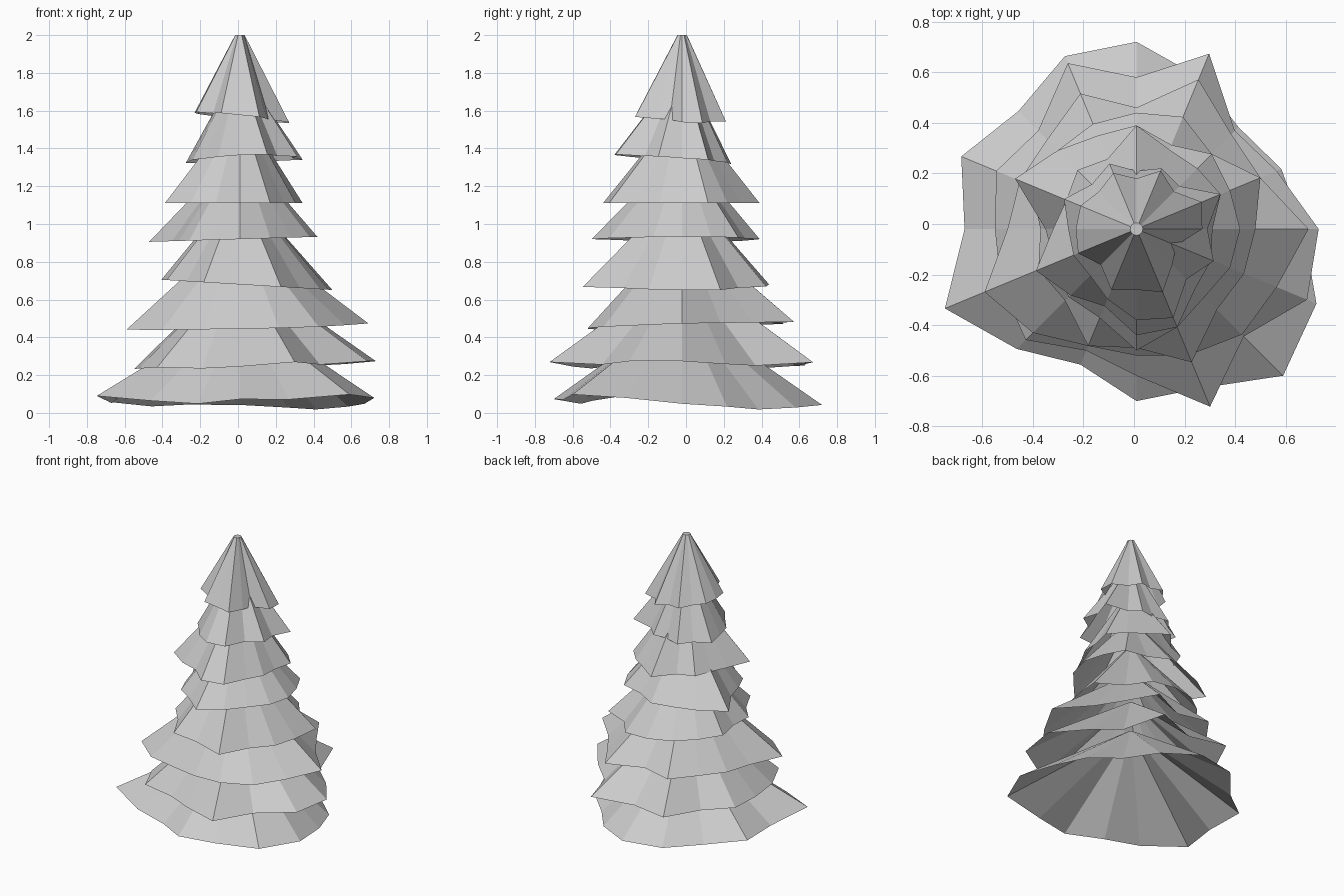
import bpy
import bmesh
from math import cos, sin, tau

default_cube = bpy.data.objects.get("Cube")
if default_cube:
    bpy.data.objects.remove(default_cube, do_unlink=True)

SIDES = 16
CENTRE_X, CENTRE_Y = 0.01, -0.02
TIP_RADIUS = 0.025


def make_material(name, colour):
    material = bpy.data.materials.new(name)
    material.use_nodes = True
    material.diffuse_color = colour
    shader = material.node_tree.nodes["Principled BSDF"]
    shader.inputs["Base Color"].default_value = colour
    return material


grey = make_material("light_grey", (0.6, 0.6, 0.6, 1))


def make_tier(name, tip_z, rim_z, reach, lift=0, tilt_x=0, tilt_y=0):
    """Open ragged cone; reach holds the branch lengths in hundredths, from +x round to +y.

    Long branches rise by lift, and the whole rim leans by the two tilts.
    """
    bm = bmesh.new()
    mean = sum(reach) / len(reach)
    tip, rim = [], []
    for i, length in enumerate(reach):
        c, s = cos(tau * i / SIDES), sin(tau * i / SIDES)
        r = length / 100
        z = rim_z + lift * (length - mean) / 100 + r * (tilt_x * c + tilt_y * s)
        tip.append(bm.verts.new((CENTRE_X + TIP_RADIUS * c, CENTRE_Y + TIP_RADIUS * s, tip_z)))
        rim.append(bm.verts.new((CENTRE_X + r * c, CENTRE_Y + r * s, max(0, z))))
    for i in range(SIDES):
        j = (i + 1) % SIDES
        bm.faces.new((rim[i], rim[j], tip[j], tip[i]))
    bm.faces.new(tip)

    mesh = bpy.data.meshes.new(name)
    bm.to_mesh(mesh)
    bm.free()
    mesh.materials.append(grey)
    bpy.context.collection.objects.link(bpy.data.objects.new(name, mesh))


# Skirts of branches, from the ground up
make_tier("bottom_branches", 0.54, 0.055,
          (66, 62, 57, 65, 74, 74, 66, 75, 68, 82, 67, 58, 68, 68, 82, 77),
          lift=0.2, tilt_y=-0.03)
make_tier("second_branches", 0.76, 0.25,
          (72, 60, 55, 75, 60, 71, 55, 60, 56, 58, 62, 52, 58, 76, 60, 73),
          lift=0.1, tilt_x=0.02)
make_tier("third_branches", 0.97, 0.46,
          (68, 53, 53, 64, 48, 58, 50, 50, 51, 65, 58, 50, 50, 54, 59, 60),
          tilt_x=0.02, tilt_y=0.03)
make_tier("fourth_branches", 1.18, 0.68,
          (47, 53, 42, 48, 46, 45, 44, 45, 38, 42, 40, 50, 47, 57, 45, 46),
          tilt_x=-0.06)
make_tier("fifth_branches", 1.38, 0.92,
          (41, 40, 42, 36, 41, 40, 44, 52, 36, 35, 38, 38, 48, 42, 38, 40),
          tilt_x=0.03)
make_tier("sixth_branches", 1.6, 1.11,
          (30, 36, 34, 34, 41, 30, 33, 30, 33, 43, 37, 33, 42, 42, 33, 32))
make_tier("seventh_branches", 1.8, 1.34,
          (28, 36, 24, 26, 23, 28, 25, 31, 27, 27, 26, 30, 36, 38, 28, 33),
          tilt_x=0.03, tilt_y=-0.07)
make_tier("top_branches", 2.0, 1.565,
          (26, 28, 21, 25, 20, 24, 21, 24, 24, 25, 20, 26, 24, 27, 20, 17),
          tilt_x=-0.1, tilt_y=-0.05)
